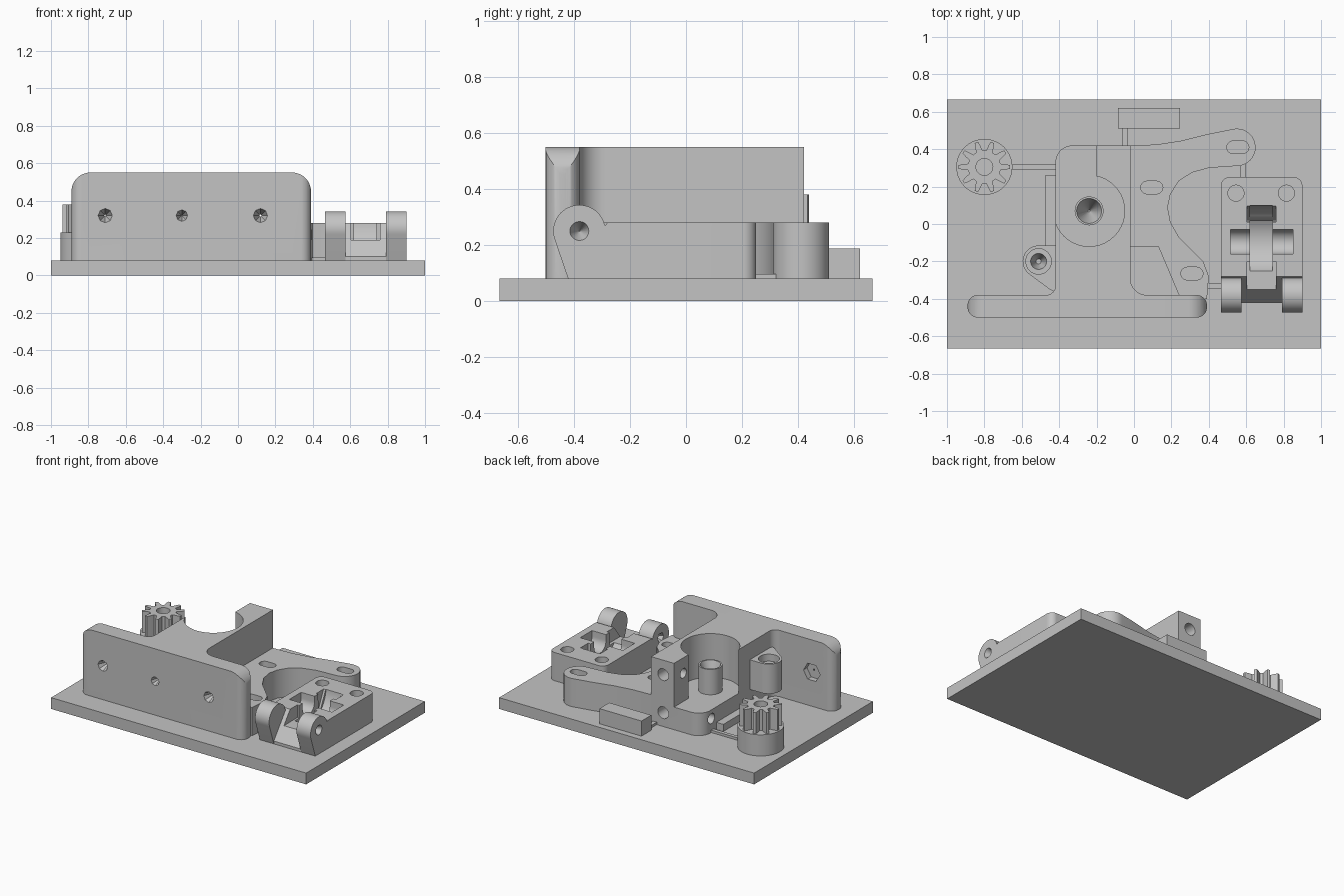
import bpy, bmesh, math

if "Cube" in bpy.data.objects:
    bpy.data.objects.remove(bpy.data.objects["Cube"])

grey = bpy.data.materials.new("plain grey")
grey.use_nodes = True
GREY = (0.55, 0.55, 0.55, 1)
grey.diffuse_color = GREY
grey.node_tree.nodes["Principled BSDF"].inputs["Base Color"].default_value = GREY


def place(u, v, w, axis):
    return {"x": (w, u, v), "y": (u, w, v), "z": (u, v, w)}[axis]


def prism(name, pts, a, b, axis="z", taper=1):
    """Extrude a 2D outline from a to b; taper = scale of the far end."""
    bm = bmesh.new()
    cu = sum(p[0] for p in pts) / len(pts)
    cv = sum(p[1] for p in pts) / len(pts)
    near = [bm.verts.new(place(u, v, a, axis)) for u, v in pts]
    far = [bm.verts.new(place(cu + (u - cu) * taper, cv + (v - cv) * taper, b, axis)) for u, v in pts]
    bm.faces.new(near)
    bm.faces.new(far[::-1])
    for i in range(len(pts)):
        j = (i + 1) % len(pts)
        bm.faces.new((near[i], near[j], far[j], far[i]))
    bmesh.ops.recalc_face_normals(bm, faces=bm.faces)
    mesh = bpy.data.meshes.new(name)
    bm.to_mesh(mesh)
    bm.free()
    mesh.materials.append(grey)
    ob = bpy.data.objects.new(name, mesh)
    bpy.context.collection.objects.link(ob)
    return ob


def arc(u, v, r, start, end, n=16):
    angles = [math.radians(start + (end - start) * i / n) for i in range(n + 1)]
    return [(u + r * math.cos(t), v + r * math.sin(t)) for t in angles]


def circle(u, v, r, n=40):
    return arc(u, v, r, 0, 360, n)[:-1]


def rect(u0, u1, v0, v1, radii=(0, 0, 0, 0)):
    """Rectangle with corner radii, anticlockwise from the low corner."""
    pts = []
    corners = ((u0, v0, 1, 1), (u1, v0, -1, 1), (u1, v1, -1, -1), (u0, v1, 1, -1))
    for i, ((u, v, du, dv), r) in enumerate(zip(corners, radii)):
        pts += arc(u + du * r, v + dv * r, r, 180 + 90 * i, 270 + 90 * i, 12) if r else [(u, v)]
    return pts


def oval(u, v, half, r):
    return arc(u + half, v, r, -90, 90, 10) + arc(u - half, v, r, 90, 270, 10)


def boolean(ob, cutters, operation="DIFFERENCE"):
    for c in cutters:
        mod = ob.modifiers.new("cut", "BOOLEAN")
        mod.operation, mod.solver, mod.object = operation, "EXACT", c
        bpy.context.view_layer.update()
        dg = bpy.context.evaluated_depsgraph_get()
        mesh = bpy.data.meshes.new_from_object(ob.evaluated_get(dg))
        ob.modifiers.clear()
        ob.data = mesh
        bpy.data.objects.remove(c)
    return ob


def hole(pts, a, b, axis="z", taper=1):
    return prism("cutter", pts, a, b, axis, taper)


# Base plate
prism("base_plate", rect(-1, 1, -.665, .665), 0, .08)

# Upright front plate: rounded in plan and in elevation
front = prism("front_plate", rect(-.89, .39, -.5, -.38, (.055,) * 4), .07, .6)
boolean(front, [hole(rect(-.89, .39, 0, .55, (0, 0, .1, .1)), -.6, -.3, "y")], "INTERSECT")
for x, r in ((-.71, .042), (-.3, .034), (.12, .042)):
    boolean(front, [hole(circle(x, .32, r, 8), -.51, -.41, "y", .05)])
for x in (-.72, .12):
    boolean(front, [hole(circle(x, .32, .065, 6), -.42, -.36, "y")])

# Main body with round motor pocket, tall pillar and low shelf
FLOOR = .24
body = prism("main_body", rect(-.42, -.02, -.4, .42, (0, 0, 0, .09)), .07, .55)
boolean(body, [
    hole(circle(-.24, .07, .19), FLOOR, .6),
    hole(rect(-.5, -.2, .07, .5), FLOOR, .6),
    hole(circle(-.115, .178, .042, 24), .3, .45, "y"),
    hole(circle(-.115, .447, .042, 24), .3, .45, "y"),
    hole(circle(.315, .178, .036, 24), -.45, -.3, "x"),
    hole(circle(.315, .44, .034, 24), -.25, -.14, "x"),
])
prism("left_fillet", [(-.41, -.39)] + arc(-.47, -.33, .05, 0, -90), .07, .55)
prism("right_fillet", [(-.03, -.39)] + arc(.07, -.29, .09, 180, 270), .07, .55)
prism("side_strip", rect(-.475, -.42, -.115, .26), .07, .13)

# Pocket post with a tapered bore
post = prism("pocket_post", circle(-.24, .07, .077), .2, .42)
boolean(post, [hole(circle(-.24, .07, .07), .43, .23, "z", .03)])

# Side lug with stepped hole
lug = prism("side_lug", [(-.38, -.115)] + arc(-.51, -.2, .085, 90, 230) + [(-.45, -.35), (-.38, -.38)], .22, .43)
boolean(lug, [hole(circle(-.51, -.2, .068), .38, .5),
              hole(circle(-.51, -.2, .045), .39, .26, "z", .3)])

# Curved mounting arm with a recess and three slots
outline = [(-.05, .42), (0, .42), (.12, .425), (.25, .445), (.4, .482)]
outline += arc(.55, .41, .1, 105, -80)
outline += [(.5, .307), (.4, .3), (.31, .275), (.24, .23), (.195, .16), (.18, .09),
            (.195, .01), (.24, -.07), (.31, -.14), (.37, -.2), (.4, -.28), (.39, -.4), (-.05, -.4)]
arm = prism("mounting_arm", outline, .07, .28)
boolean(arm, [hole([(-.02, -.12), (.13, -.12), (.24, -.38), (-.02, -.38)], .08, .4)])
for x, y in ((.095, .195), (.555, .41), (.31, -.265)):
    boolean(arm, [hole(oval(x, y, .025, .034), .08, .4)])

# Pinion: round hub below, teeth above, bore through both
GX, GY, TEETH = -.8, .305, 10
teeth = []
for i in range(TEETH):
    for frac, r in ((-.32, .088), (-.2, .115), (-.11, .138), (.11, .138), (.2, .115), (.32, .088)):
        t = math.tau * (i + frac) / TEETH
        teeth.append((GX + r * math.cos(t), GY + r * math.sin(t)))
for name, pts, a, b in (("pinion_hub", circle(GX, GY, .15), .07, .23),
                        ("pinion_teeth", teeth, .23, .38)):
    boolean(prism(name, pts, a, b), [hole(circle(GX, GY, .045, 24), .1, .45)])

# Hinged clamp block with front ramp, wheel slot, axle groove and screw holes
clamp = prism("clamp_block", rect(.465, .9, -.42, .25, (0, 0, .045, .045)), .07, .28)
boolean(clamp, [
    hole([(-.5, .1), (-.42, .1), (-.28, .28), (-.28, .4), (-.5, .4)], .4, 1, "x"),
    hole(rect(.4, .57, -.5, -.3), .05, .4),
    hole(rect(.795, 1, -.5, -.3), .05, .4),
    hole(circle(-.09, .29, .19), .62, .74, "x"),
    hole([(.1, .29), (.02, .12), (.01, .29)], .605, .76, "x"),
    hole(rect(.605, .76, -.4, -.2), .19, .4),
    hole(circle(-.095, .24, .066), .515, .85, "x"),
    hole(rect(.515, .85, -.161, -.029), .24, .4),
    hole(circle(.545, .165, .043, 24), .08, .4),
    hole(circle(.815, .165, .043, 24), .08, .4),
])

# Hinge ears with drilled outer faces
ear_side = arc(-.38, .25, .093, 0, 200, 28) + [(-.42, .08), (-.287, .08)]
for name, a, b, face, inward, sides in (("left_ear", .79, .9, .905, -1, 20),
                                        ("right_ear", .465, .575, .46, 1, 6)):
    ear = prism(name, ear_side, a, b, "x")
    boolean(ear, [hole(circle(-.38, .25, .036, sides), face, face + inward * .08, "x", .05)])

# Loose block at the back and thin links joining the parts
prism("small_block", rect(-.085, .245, .51, .62), .07, .187)
for name, box in (("pinion_link", (-.66, -.41, .292, .318)), ("block_link", (-.065, -.035, .41, .52)),
                  ("arm_link", (.568, .595, .24, .33)), ("clamp_link", (.38, .47, -.345, -.315))):
    prism(name, rect(*box), .07, .097)

# Smooth shading with sharp edges kept
for ob in bpy.context.scene.objects:
    ob.select_set(ob.type == "MESH")
    if ob.type == "MESH":
        bpy.context.view_layer.objects.active = ob
bpy.ops.object.shade_smooth_by_angle(angle=math.radians(30))
